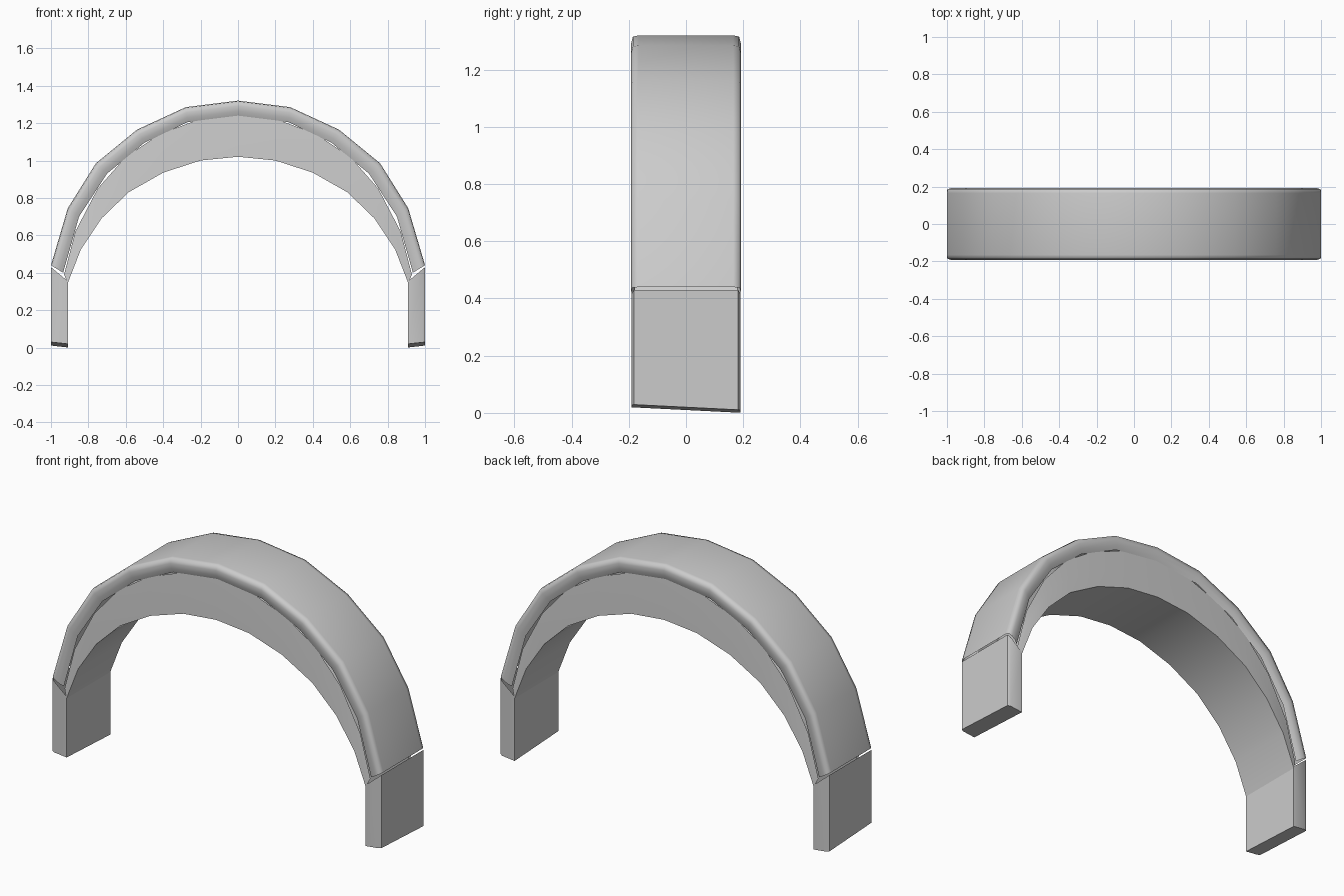
import bpy, bmesh

if "Cube" in bpy.data.objects:
    bpy.data.objects.remove(bpy.data.objects["Cube"])

def finish(name, bm, angle=0.9):
    bmesh.ops.recalc_face_normals(bm, faces=bm.faces)
    me = bpy.data.meshes.new(name)
    bm.to_mesh(me)
    bm.free()
    ob = bpy.data.objects.new(name, me)
    bpy.context.collection.objects.link(ob)
    bpy.ops.object.select_all(action='DESELECT')
    ob.select_set(True)
    bpy.context.view_layer.objects.active = ob
    bpy.ops.object.shade_smooth_by_angle(angle=angle)
    return ob

def mirrored(half):
    """Half arch from the crown down to the right -> full arch, left to right."""
    return [(-x, z) for x, z in half[:0:-1]] + half

def symmetric(half):
    return half + [(-y, f) for y, f in half[-2::-1]]

def loft_arch(name, path_a, path_b, section, angle):
    """Sheet swept over the arch; section = (y, blend from path a to path b)."""
    bm = bmesh.new()
    rows = []
    for (ax, az), (bx, bz) in zip(path_a, path_b):
        rows.append([bm.verts.new((ax + (bx - ax) * f, y, az + (bz - az) * f))
                     for y, f in section])
    for r, s in zip(rows, rows[1:]):
        for i in range(len(section) - 1):
            bm.faces.new((r[i], r[i + 1], s[i + 1], s[i]))
    return finish(name, bm, angle)

# Outer band: flat outer face with soft shoulders folded inwards
outer = mirrored([(0, 1.32), (.28, 1.285), (.54, 1.165), (.76, .985), (.91, .745), (1.0, .44)])
lip = mirrored([(0, 1.24), (.27, 1.205), (.50, 1.095), (.70, .93), (.85, .70), (.935, .40)])
loft_arch("outer_band", outer, lip,
          symmetric([(-.178, 1), (-.188, .7), (-.192, .35), (-.186, .05), (-.165, 0), (0, 0)]), 1.3)

# Inner cushion: flat inner face with side walls that thin out to the ends
rim = mirrored([(0, 1.24), (.21, 1.22), (.42, 1.14), (.60, 1.02), (.75, .85), (.87, .62), (.93, .39)])
inner = mirrored([(0, 1.02), (.20, 1.0), (.40, .935), (.585, .83), (.73, .69), (.84, .525), (.91, .345)])
loft_arch("inner_cushion", rim, inner,
          symmetric([(-.178, 0), (-.185, .5), (-.19, 1), (0, 1)]), 0.9)

# End pieces: thin box legs with slanted ends
profile = [(1.0, -.182), (1.0, .182), (.985, .19), (.91, .19), (.91, -.19), (.985, -.19)]
for side, name in ((1, "right_end"), (-1, "left_end")):
    bm = bmesh.new()
    rings = []
    for level in (0, 1):
        ring = []
        for x, y in profile:
            inward = (1.0 - x) / .09
            low = .02 - .01 * inward - .05 * y
            high = .43 - .075 * inward
            ring.append(bm.verts.new((side * x, y, low + (high - low) * level)))
        rings.append(ring)
    n = len(profile)
    for i in range(n):
        j = (i + 1) % n
        bm.faces.new((rings[0][i], rings[0][j], rings[1][j], rings[1][i]))
    bm.faces.new(rings[0])
    finish(name, bm)
